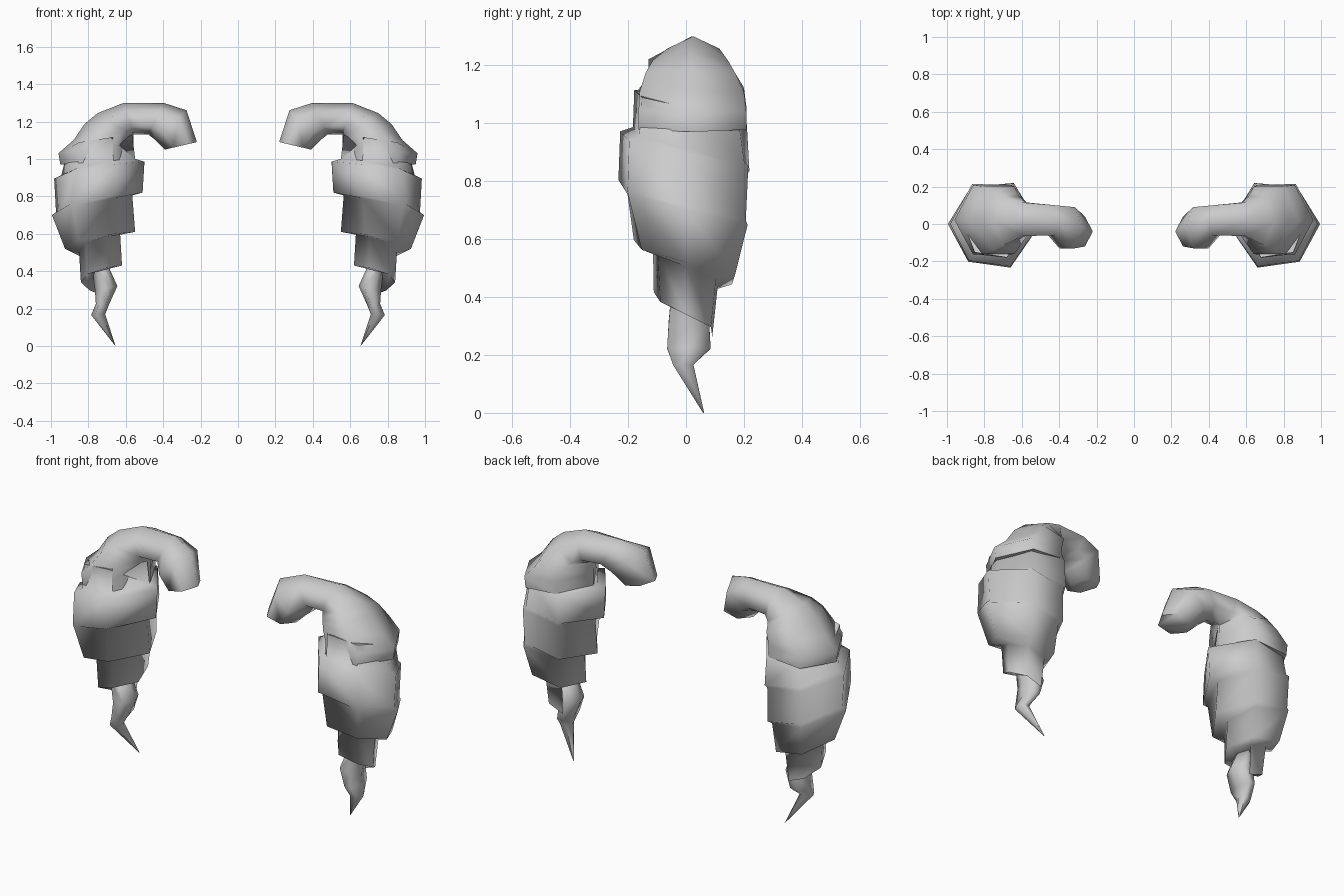
import bpy, bmesh, math
from mathutils import Vector

old = bpy.data.objects.get("Cube")
if old:
    bpy.data.objects.remove(old, do_unlink=True)

SIDES = 6
AXIS_X = 0.745

hair = bpy.data.materials.new("light grey")
hair.use_nodes = True
hair.diffuse_color = (0.6, 0.6, 0.6, 1)
hair.node_tree.nodes["Principled BSDF"].inputs["Base Color"].default_value = (0.6, 0.6, 0.6, 1)


def finish(bm, name):
    """Turn a bmesh into a shaded object mirrored to the other side."""
    bmesh.ops.recalc_face_normals(bm, faces=bm.faces)
    mesh = bpy.data.meshes.new(name)
    bm.to_mesh(mesh)
    bm.free()
    mesh.materials.append(hair)
    obj = bpy.data.objects.new(name, mesh)
    bpy.context.collection.objects.link(obj)
    obj.modifiers.new("other_side", 'MIRROR').use_axis = (True, False, False)
    bpy.ops.object.select_all(action='DESELECT')
    obj.select_set(True)
    bpy.context.view_layer.objects.active = obj
    bpy.ops.object.shade_smooth_by_angle(angle=math.radians(80))


def knot(values, pos, ease=False):
    """Read a list at a fractional index, optionally with eased steps."""
    i = min(int(pos), len(values) - 2)
    f = pos - i
    if ease:
        f = f * f * (3 - 2 * f)
    return values[i] + (values[i + 1] - values[i]) * f


def loft(name, sections):
    """Six-sided tube; each section is (x1, z1, x2, z2, y centre, y half-width)."""
    bm = bmesh.new()
    rings = []
    for x1, z1, x2, z2, yc, ry in sections:
        a, b = Vector((x1, yc, z1)), Vector((x2, yc, z2))
        ring = []
        for k in range(SIDES):
            t = math.tau * k / SIDES
            p = (a + b) / 2 + (a - b) / 2 * math.cos(t)
            p.y += ry * math.sin(t) / math.sin(math.tau / SIDES)
            ring.append(bm.verts.new(p))
        rings.append(ring)
    for r, s in zip(rings, rings[1:]):
        for k in range(SIDES):
            n = (k + 1) % SIDES
            bm.faces.new((r[k], r[n], s[n], s[k]))
    bm.faces.new(rings[0])
    bm.faces.new(rings[-1])
    finish(bm, name)


# Coiled lock: a strip wound down a spiral, with a ledge between its turns.
# Radii run inner, front, outer, back for each turn.
corner_angles = [180, 250, 305, 360, 421, 475]
seam_z = [1.14, 1.0, 0.82, 0.61, 0.43, 0.25]
upper_r = [.18, .195, .165, .225,
           .245, .24, .238, .25,
           .18, .24, .25, .24,
           .115, .125, .105, .125, .11]
lower_r = [.195, .195, .20, .245,
           .235, .255, .228, .24,
           .195, .19, .18, .20,
           .125, .115, .095, .10, .10]
bm = bmesh.new()
upper, lower = [], []
steps = 4 * SIDES
for i in range(steps):
    t = math.radians(corner_angles[i % SIDES])
    for row, radii, z_turn in ((upper, upper_r, 0), (lower, lower_r, 1)):
        r = knot(radii, i * 4 / SIDES)
        z = knot(seam_z, i / SIDES + z_turn, ease=True)
        if row is upper:
            z -= 0.015
        row.append(bm.verts.new((AXIS_X + r * math.cos(t), r * math.sin(t), z)))
for i in range(steps - 1):
    bm.faces.new((upper[i], upper[i + 1], lower[i + 1], lower[i]))
    j = i + SIDES
    if j + 1 < steps:
        bm.faces.new((lower[i], lower[i + 1], upper[j + 1], upper[j]))
bm.faces.new(upper[:SIDES + 1] + [lower[0]])
bm.faces.new([upper[-1]] + lower[:-SIDES - 2:-1])
finish(bm, "coiled_lock")

# Strand that arches inward and widens into the shoulder of the coil
loft("arched_strand", [
    (.22, 1.09, .39, 1.05, -.04, .08),
    (.275, 1.26, .44, 1.10, -.02, .11),
    (.40, 1.30, .48, 1.13, .02, .08),
    (.61, 1.30, .56, 1.13, .025, .09),
    (.75, 1.245, .56, 1.13, .015, .13),
    (.82, 1.187, .56, 1.13, .015, .155),
    (.88, 1.10, .56, 1.13, .02, .18),
    (.96, 1.03, .56, 1.07, .022, .186),
    (.95, .97, .56, 1.0, .022, .186)])

# Thin twisted tip below the coil
loft("tail_tip", [
    (.69, .42, .78, .42, .01, .06),
    (.645, .32, .765, .30, .01, .07),
    (.69, .22, .76, .225, .01, .075),
    (.71, .17, .785, .165, -.01, .035),
    (.655, 0, .66, 0.005, .06, .002)])
